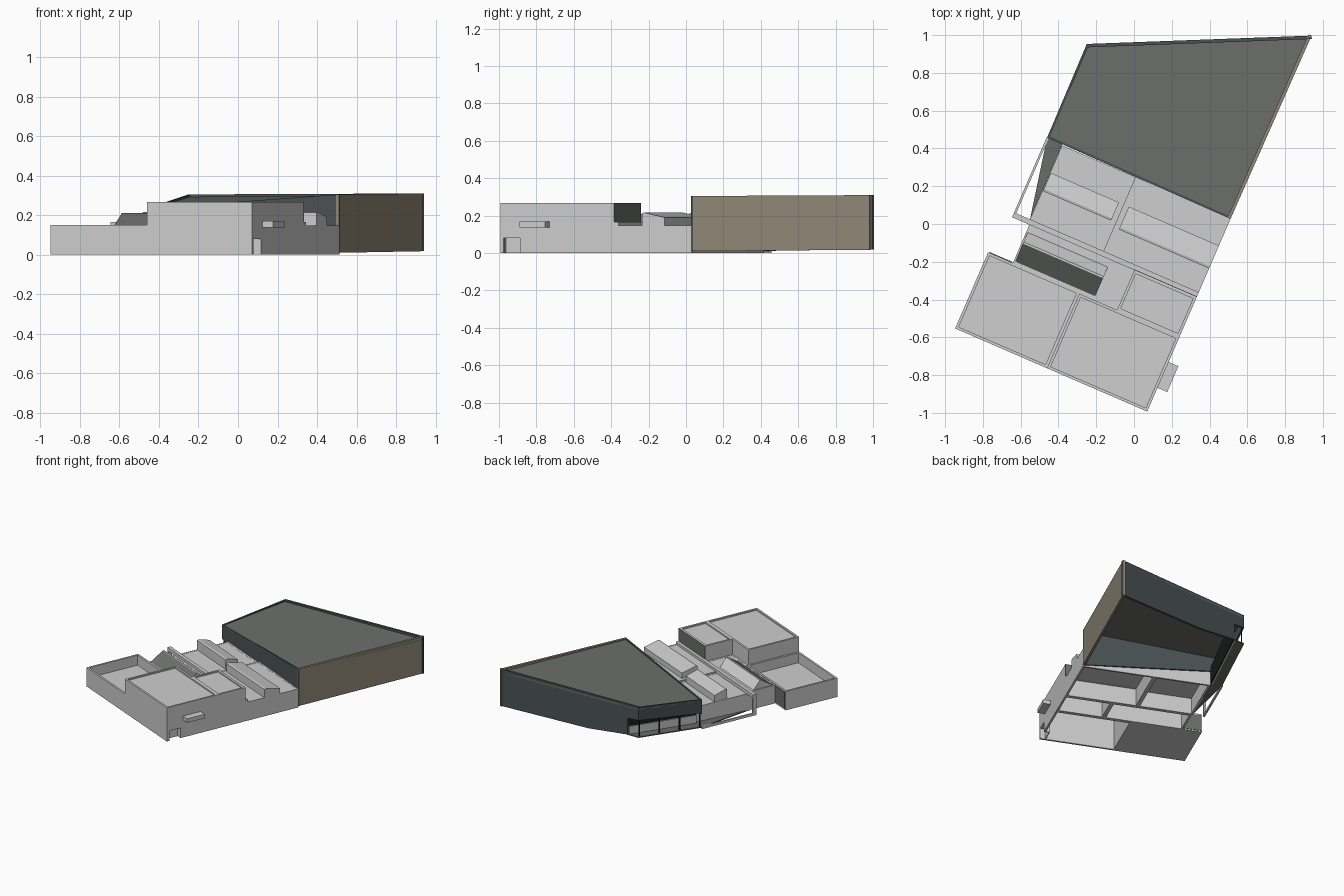
import bpy, bmesh
from mathutils import Vector

if "Cube" in bpy.data.objects:
    bpy.data.objects.remove(bpy.data.objects["Cube"])

# Local frame of the site: a runs right along the front wall, b runs back
O, U, V = Vector((0.07, -0.993, 0)), Vector((0.918, -0.397, 0)), Vector((0.397, 0.918, 0))


def P(a, b, z):
    return O + U * a + V * b + Vector((0, 0, z))


def material(name, r, g, b):
    m = bpy.data.materials.new(name)
    m.diffuse_color = (r, g, b, 1)
    m.use_nodes = True
    m.node_tree.nodes["Principled BSDF"].inputs["Base Color"].default_value = m.diffuse_color
    return m


GREY = material("light grey", 0.62, 0.62, 0.62)
ROOF = material("dark roof grey", 0.15, 0.16, 0.148)
SLATE = material("slate cladding", 0.07, 0.086, 0.088)
BROWN = material("brown cladding", 0.28, 0.245, 0.185)
BLACK = material("black glazing", 0.012, 0.013, 0.013)


def loft(name, low, high, mats, rule=None):
    """Solid between two matching loops of world points."""
    bm = bmesh.new()
    lo = [bm.verts.new(p) for p in low]
    hi = [bm.verts.new(p) for p in high]
    n = len(lo)
    bm.faces.new(lo[::-1])
    bm.faces.new(hi)
    for i in range(n):
        j = (i + 1) % n
        bm.faces.new((lo[i], lo[j], hi[j], hi[i]))
    bmesh.ops.recalc_face_normals(bm, faces=bm.faces)
    if rule:
        for f in bm.faces:
            f.material_index = rule(f.normal)
    me = bpy.data.meshes.new(name)
    bm.to_mesh(me)
    bm.free()
    for m in mats:
        me.materials.append(m)
    ob = bpy.data.objects.new(name, me)
    bpy.context.collection.objects.link(ob)
    return ob


def prism(name, pts, zb, zt, mat):
    return loft(name, [P(a, b, z) for (a, b), z in zip(pts, zb)],
                [P(a, b, z) for (a, b), z in zip(pts, zt)], [mat])


def box(name, a0, a1, b0, b1, z0, z1, mat=GREY):
    return prism(name, [(a0, b0), (a1, b0), (a1, b1), (a0, b1)], [z0] * 4, [z1] * 4, mat)


def profile(name, a0, a1, bz, mats=(GREY,), rule=None):
    return loft(name, [P(a0, b, z) for b, z in bz], [P(a1, b, z) for b, z in bz], mats, rule)


def shell(name, a0, a1, b0, b1, top, roof, t=0.015, thick=0.008, skip=""):
    """Open-bottomed block: four walls up to 'top', roof plate at 'roof'."""
    walls = {"left": (a0, a0 + t, b0, b1), "right": (a1 - t, a1, b0, b1),
             "front": (a0, a1, b0, b0 + t), "back": (a0, a1, b1 - t, b1)}
    for k, w in walls.items():
        if k != skip:
            box(f"{name}_{k}_wall", *w, 0, top)
    box(f"{name}_roof", a0 + t, a1 - t, b0 + t, b1 - t, roof - thick, roof)


# Low walled yard at the front left
shell("yard", -1.108, -0.578, 0, 0.44, 0.15, 0.07, thick=0.07)
box("yard_back_panel", -1.1, -0.97, 0.44, 0.444, 0.01, 0.14, ROOF)

# Tall front block, right wall built around a door niche
shell("front_block", -0.578, 0, 0, 0.43, 0.268, 0.258, skip="right")
for i, w in enumerate([(0, 0.02, 0, 0.268), (0.115, 0.43, 0, 0.268), (0.02, 0.115, 0.08, 0.268)]):
    box(f"front_block_right_wall_{i}", -0.015, 0, *w)
box("door_jamb", -0.04, -0.015, 0.115, 0.12, 0, 0.08)
box("door_lintel", -0.04, -0.015, 0.02, 0.115, 0.08, 0.085)
box("door", -0.045, -0.04, 0.015, 0.12, 0, 0.085)

# Projecting window bay on the right wall
box("window_bay", 0, 0.056, 0.143, 0.286, 0.138, 0.145)
box("bay_front_side", 0, 0.056, 0.137, 0.143, 0.138, 0.17)
box("bay_back_side", 0, 0.056, 0.28, 0.286, 0.138, 0.17)
box("bay_face", 0.05, 0.056, 0.137, 0.286, 0.138, 0.17)
box("bay_top", 0, 0.056, 0.137, 0.286, 0.164, 0.17)

# Second tall block behind it, dark back face
shell("second_block", -0.36, 0, 0.43, 0.66, 0.268, 0.258)
box("second_block_back_panel", -0.36, 0, 0.66, 0.664, 0.165, 0.268, ROOF)

# Middle low range
shell("link_range", -0.965, -0.36, 0.43, 0.66, 0.145, 0.144)
shell("middle_left", -0.973, -0.55, 0.66, 1.115, 0.138, 0.137)
shell("middle_right", -0.55, 0, 0.66, 1.115, 0.148, 0.147)

# Ridged skylight with dark front slope
profile("ridge_skylight", -0.957, -0.495, [(0.45, 0.143), (0.555, 0.21), (0.565, 0.21), (0.62, 0.143)],
        (GREY, ROOF), lambda n: 1 if n.dot(V) < -0.2 and n.z > 0.2 else 0)

# Two raised roof lights sloping to the back
for side, a0, a1, b0 in (("left", -0.97, -0.577, 0.852), ("right", -0.52, 0, 0.825)):
    profile(f"roof_light_{side}", a0, a1,
            [(b0, 0.135), (b0, 0.213), (b0 + 0.012, 0.217), (0.957, 0.19), (0.957, 0.135)])

# Long cross beam, its post and the low kerb
box("cross_beam", -1.065, 0, 0.66, 0.688, 0.138, 0.166)
box("beam_post", -1.065, -1.05, 0.66, 0.688, 0, 0.138)
box("kerb", -1.065, -1.053, 0.66, 1.12, 0, 0.02)

# Large rear hall: corners in order around the plan, with top heights
A, B, C, D = (0, 1.111), (0.009, 2.172), (-1.066, 1.659), (-1.062, 1.121)


def hall_wall(name, p, q, zt, stations, mat, t=0.018):
    """Wall from p to q; stations are (fraction, bottom height)."""
    p, q = Vector(p), Vector(q)
    d = (q - p).normalized()
    inward = Vector((-d.y, d.x)) * t
    for i, ((s0, z0), (s1, z1)) in enumerate(zip(stations, stations[1:])):
        if s1 <= s0:
            continue
        e, f = p.lerp(q, s0), p.lerp(q, s1)
        h0, h1 = (zt[0] + (zt[1] - zt[0]) * s for s in (s0, s1))
        prism(f"{name}_{i}", [e, f, f + inward, e + inward], [z0, z1, z1, z0], [h0, h1, h1, h0], mat)


hall_wall("hall_right_wall", A, B, (0.305, 0.31), [(0, 0.01), (1, 0.018)], BROWN)
hall_wall("hall_back_wall", B, C, (0.31, 0.305),
          [(0, 0.018), (0.64, 0.03), (0.92, 0.065), (0.92, 0.195), (1, 0.2)], SLATE)
hall_wall("hall_left_panel", C, D, (0.305, 0.235), [(0, 0.2), (1, 0.125)], SLATE, 0.012)
hall_wall("hall_front_wall", D, A, (0.235, 0.305), [(0, 0.12), (1, 0.01)], SLATE, 0.012)
prism("hall_roof", [A, B, C, D], [0.287, 0.282, 0.283, 0.22], [0.297, 0.292, 0.293, 0.23], ROOF)

# Recessed glazed side under the overhang, with plinth and posts
prism("recess_glazing", [(-0.98, 1.12), (-0.972, 1.12), (-0.972, 1.69), (-0.98, 1.69)],
      [0.01, 0.01, 0.06, 0.06], [0.15, 0.15, 0.26, 0.26], BLACK)
prism("recess_plinth", [(-0.99, 1.12), (-0.98, 1.12), (-0.98, 1.69), (-0.99, 1.69)],
      [0.01, 0.01, 0.06, 0.06], [0.08, 0.08, 0.13, 0.13], GREY)
for i in range(4):
    b = 1.13 + i * 0.17
    box(f"recess_post_{i}", -1.056, -1.048, b, b + 0.008, 0.02 + i * 0.015, 0.15 + i * 0.025, BLACK)

# Dark sloping terrace strip along the left side
T = [C, D, (-0.974, 0.69), (-0.974, 1.12), (-0.975, 1.7)]
prism("side_terrace", T, [0.062, 0.01, 0.0, 0.01, 0.062], [0.07, 0.018, 0.008, 0.018, 0.07], ROOF)
